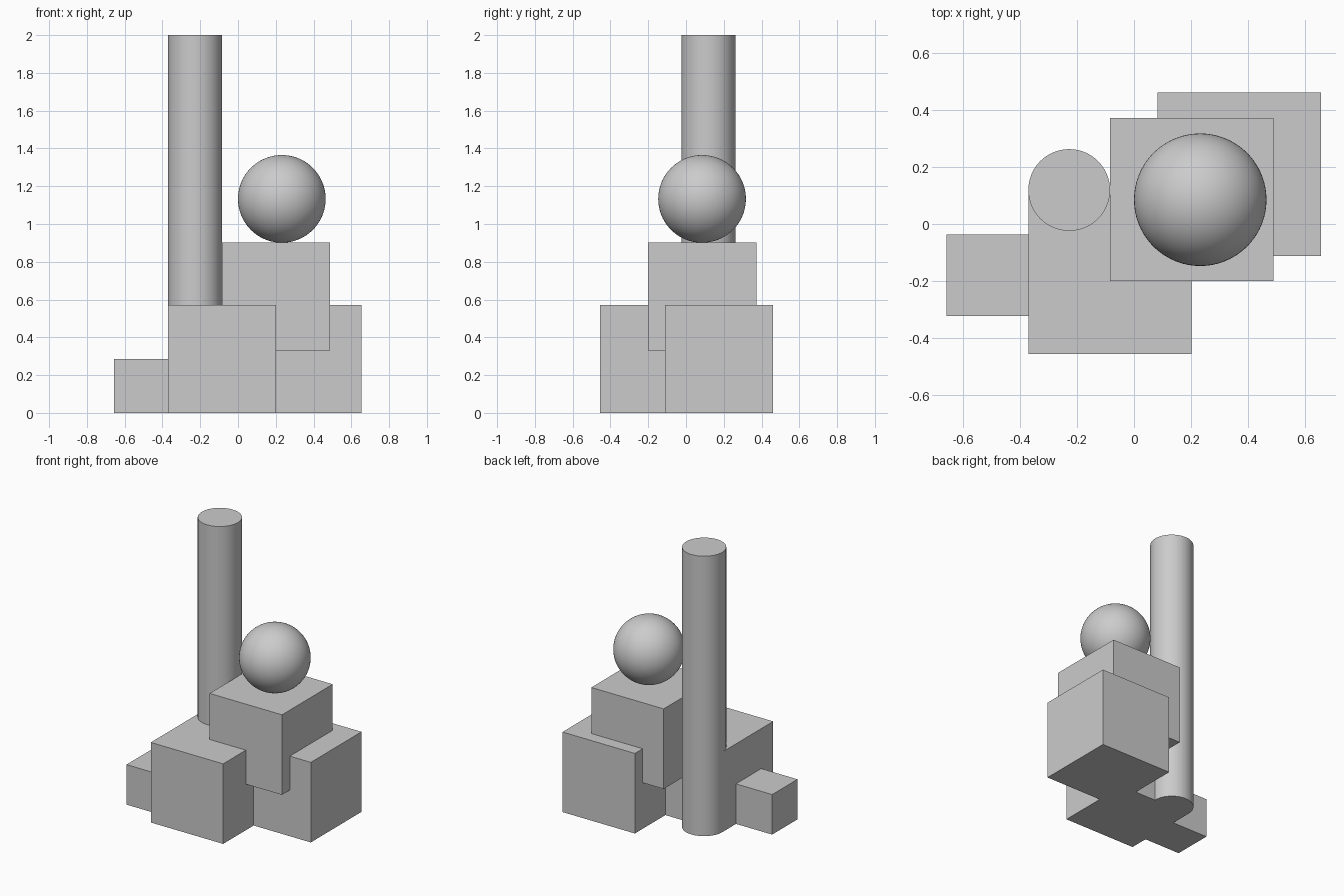
import bpy
import math

if "Cube" in bpy.data.objects:
    bpy.data.objects.remove(bpy.data.objects["Cube"])

grey = bpy.data.materials.new("light grey")
grey.diffuse_color = (0.6, 0.6, 0.6, 1)
grey.use_nodes = True
grey.node_tree.nodes["Principled BSDF"].inputs["Base Color"].default_value = grey.diffuse_color


def finish(name, smooth=False):
    ob = bpy.context.object
    ob.name = name
    ob.data.materials.append(grey)
    if smooth:
        bpy.ops.object.shade_smooth_by_angle(angle=math.radians(30))


def cube(name, side, corner):
    """Cube placed by its lowest x, y, z corner."""
    bpy.ops.mesh.primitive_cube_add(size=side, location=[c + side / 2 for c in corner])
    finish(name)


UNIT = 0.572

# Stacked blocks
cube("front_block", UNIT, (-0.37, -0.456, 0))
cube("back_block", UNIT, (0.082, -0.112, 0))
cube("upper_block", UNIT, (-0.084, -0.2, 0.329))
cube("small_block", UNIT / 2, (-0.656, -0.322, 0))

# Tall column standing on the ground, partly inside the front block
bpy.ops.mesh.primitive_cylinder_add(vertices=96, radius=UNIT / 4, depth=2,
                                    location=(-0.227, 0.119, 1))
finish("column", smooth=True)

# Ball resting on the upper block
bpy.ops.mesh.primitive_uv_sphere_add(segments=96, ring_count=48, radius=0.232,
                                     location=(0.232, 0.085, 1.133))
finish("ball", smooth=True)
